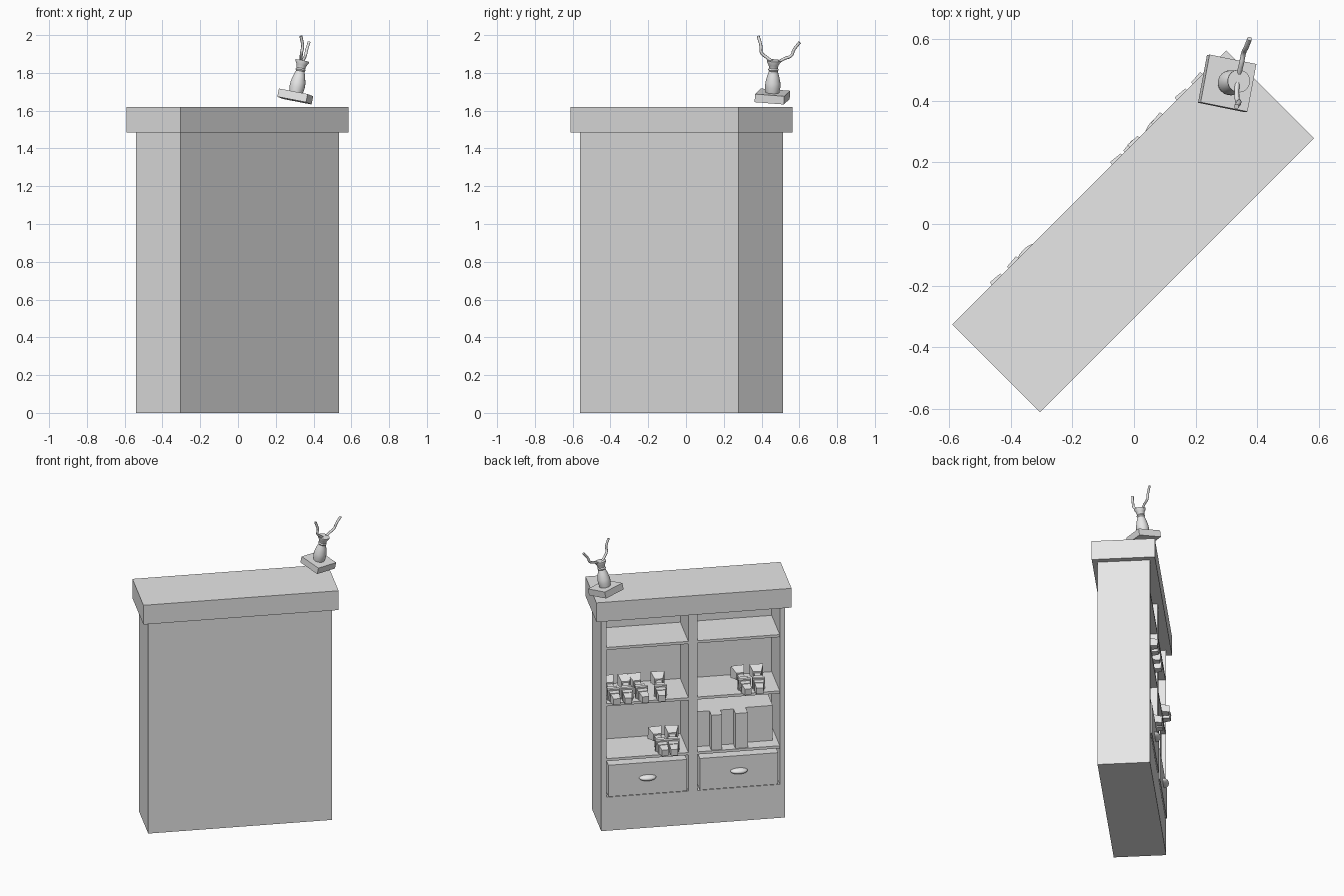
import bpy, bmesh, math
from mathutils import Matrix, Vector

if "Cube" in bpy.data.objects:
    bpy.data.objects.remove(bpy.data.objects["Cube"])

grey = bpy.data.materials.new("plain_grey")
grey.use_nodes = True
COLOUR = (0.8, 0.8, 0.8, 1)
grey.diffuse_color = COLOUR
grey.node_tree.nodes["Principled BSDF"].inputs["Base Color"].default_value = COLOUR

# Cabinet frame: local x runs along the length, local +y is the open side
FRAME = Matrix.Translation((-0.0025, -0.024, 0)) @ Matrix.Rotation(math.radians(45), 4, 'Z')
L, D, H = 1.186, 0.335, 1.485
FRONT, BACK = D / 2, -D / 2
BASE_TOP, SIDE, MID = 0.235, 0.033, 0.06


def finish(name, bm, matrix, smooth=False):
    bmesh.ops.recalc_face_normals(bm, faces=bm.faces)
    mesh = bpy.data.meshes.new(name)
    bm.to_mesh(mesh)
    bm.free()
    mesh.materials.append(grey)
    obj = bpy.data.objects.new(name, mesh)
    bpy.context.collection.objects.link(obj)
    obj.matrix_world = matrix
    if smooth:
        bpy.ops.object.select_all(action='DESELECT')
        obj.select_set(True)
        bpy.context.view_layer.objects.active = obj
        bpy.ops.object.shade_smooth_by_angle(angle=math.radians(40))
    return obj


def add_box(bm, x, y, z, flare=1.0):
    """Box between ranges; flare scales the cross-section of its low-y end."""
    centre = Vector((sum(x) / 2, sum(y) / 2, sum(z) / 2))
    size = Vector((x[1] - x[0], y[1] - y[0], z[1] - z[0]))
    for v in bmesh.ops.create_cube(bm, size=1)["verts"]:
        k = flare if v.co.y < 0 else 1.0
        v.co = centre + Vector((v.co.x * size.x * k, v.co.y * size.y, v.co.z * size.z * k))


def box(name, x, y, z, matrix=FRAME):
    bm = bmesh.new()
    add_box(bm, x, y, z)
    return finish(name, bm, matrix)


# Carcass
box("plinth", (-L / 2, L / 2), (BACK, FRONT), (0, BASE_TOP))
box("back_panel", (-L / 2, L / 2), (BACK, BACK + 0.04), (BASE_TOP, H))
for side, name in ((-1, "right_side"), (1, "left_side")):
    box(name, sorted((side * L / 2, side * (L / 2 - SIDE))), (BACK + 0.04, FRONT), (BASE_TOP, H))
box("divider", (-MID / 2, MID / 2), (BACK + 0.04, FRONT), (BASE_TOP, H))
box("cornice", (-0.63, 0.63), (-0.2015, 0.2015), (H, 1.62))

# Shelves, drawers and pulls in both bays
BAY = (MID / 2, L / 2 - SIDE)
for side, label in ((-1, "right"), (1, "left")):
    span = sorted((side * BAY[0], side * BAY[1]))
    for i, z in enumerate((0.505, 0.89, 1.285)):
        box(f"{label}_shelf_{i + 1}", span, (BACK + 0.04, FRONT - 0.002), (z - 0.018, z))
    box(f"{label}_drawer", (span[0] + 0.012, span[1] - 0.012),
        (BACK + 0.06, FRONT + 0.008), (BASE_TOP + 0.006, 0.462))
    bm = bmesh.new()
    bmesh.ops.create_uvsphere(bm, u_segments=20, v_segments=10, radius=1)
    bmesh.ops.bisect_plane(bm, geom=bm.verts[:] + bm.edges[:] + bm.faces[:],
                           plane_co=(0, 0, 0), plane_no=(0, -1, 0), clear_outer=True)
    bmesh.ops.holes_fill(bm, edges=[e for e in bm.edges if e.is_boundary])
    pull = Matrix.Translation((sum(span) / 2, FRONT + 0.008, 0.357))
    finish(f"{label}_drawer_pull", bm,
           FRAME @ pull @ Matrix.Diagonal((0.056, 0.035, 0.02, 1)), True)

# Row of books on the lower right shelf, standing at uneven depths
x = -BAY[0] - 0.01
for i, (width, inset) in enumerate(((0.08, 0.08), (0.07, 0.01), (0.085, 0.08),
                                    (0.08, 0.01), (0.175, 0.09))):
    box(f"books_{i + 1}", (x - width, x), (BACK + 0.06, FRONT - inset), (0.505, 0.75))
    x -= width


# Flared blocky ornaments lying across the shelves
def ornament(name, s, shelf, yaw):
    bm = bmesh.new()
    add_box(bm, (-0.032, 0.032), (-0.01, 0.085), (0.008, 0.068))
    add_box(bm, (-0.022, 0.022), (0.085, 0.14), (0.014, 0.058), flare=1.3)
    add_box(bm, (-0.04, 0.04), (0.03, 0.05), (0.002, 0.078))
    add_box(bm, (-0.02, 0.02), (-0.06, -0.01), (0.018, 0.058))
    add_box(bm, (-0.026, 0.026), (-0.13, -0.06), (0.02, 0.068), flare=1.7)
    place = (Matrix.Translation((L / 2 - s, FRONT - 0.1, shelf + 0.003))
             @ Matrix.Rotation(math.radians(yaw), 4, 'Z')
             @ Matrix.Rotation(math.radians(-4), 4, 'X'))
    finish(name, bm, FRAME @ place)


SPOTS = ((0.085, 0.89, 4), (0.18, 0.89, -5), (0.265, 0.89, 6), (0.395, 0.89, -4),
         (0.93, 0.89, 5), (1.03, 0.89, -5), (0.395, 0.505, 5), (0.48, 0.505, -6))
for i, (s, shelf, yaw) in enumerate(SPOTS):
    ornament(f"ornament_{i + 1}", s, shelf, yaw)

# Tilted trophy: square foot, turned stem and a forked top
axis = Vector((0.2, 0.04, 1)).normalized()
TILT = (Matrix.Translation((0.303, 0.457, 1.675))
        @ Vector((0, 0, 1)).rotation_difference(axis).to_matrix().to_4x4()
        @ Matrix.Rotation(math.radians(-11), 4, 'Z'))
box("trophy_foot", (-0.079, 0.079), (-0.079, 0.079), (-0.022, 0.022), TILT)

PROFILE = ((0.0, 0.022), (0.036, 0.022), (0.041, 0.05), (0.04, 0.075), (0.032, 0.11),
           (0.023, 0.137), (0.028, 0.145), (0.023, 0.153), (0.027, 0.17), (0.037, 0.187),
           (0.037, 0.194), (0.0, 0.194))
bm = bmesh.new()
ring = [bm.verts.new((r, 0, z)) for r, z in PROFILE]
edges = [bm.edges.new(pair) for pair in zip(ring, ring[1:])]
bmesh.ops.spin(bm, geom=ring + edges, cent=(0, 0, 0), axis=(0, 0, 1),
               angle=math.tau, steps=20, use_duplicate=False)
bmesh.ops.remove_doubles(bm, verts=bm.verts, dist=0.0001)
finish("trophy_stem", bm, TILT, True)


def prong(name, points):
    curve = bpy.data.curves.new(name, 'CURVE')
    curve.dimensions = '3D'
    curve.bevel_depth = 0.008
    curve.bevel_resolution = 2
    curve.use_fill_caps = True
    curve.resolution_u = 5
    spline = curve.splines.new('BEZIER')
    spline.bezier_points.add(len(points) - 1)
    for bp, co in zip(spline.bezier_points, points):
        bp.co = co
        bp.handle_left_type = bp.handle_right_type = 'AUTO'
    curve.materials.append(grey)
    bpy.context.collection.objects.link(bpy.data.objects.new(name, curve))


prong("front_prong", ((0.336, 0.465, 1.855), (0.334, 0.43, 1.88), (0.337, 0.398, 1.91),
                      (0.342, 0.397, 1.94), (0.333, 0.382, 1.995)))
prong("rear_prong", ((0.34, 0.485, 1.855), (0.349, 0.52, 1.875), (0.357, 0.558, 1.892),
                     (0.363, 0.57, 1.92), (0.376, 0.602, 1.962)))
